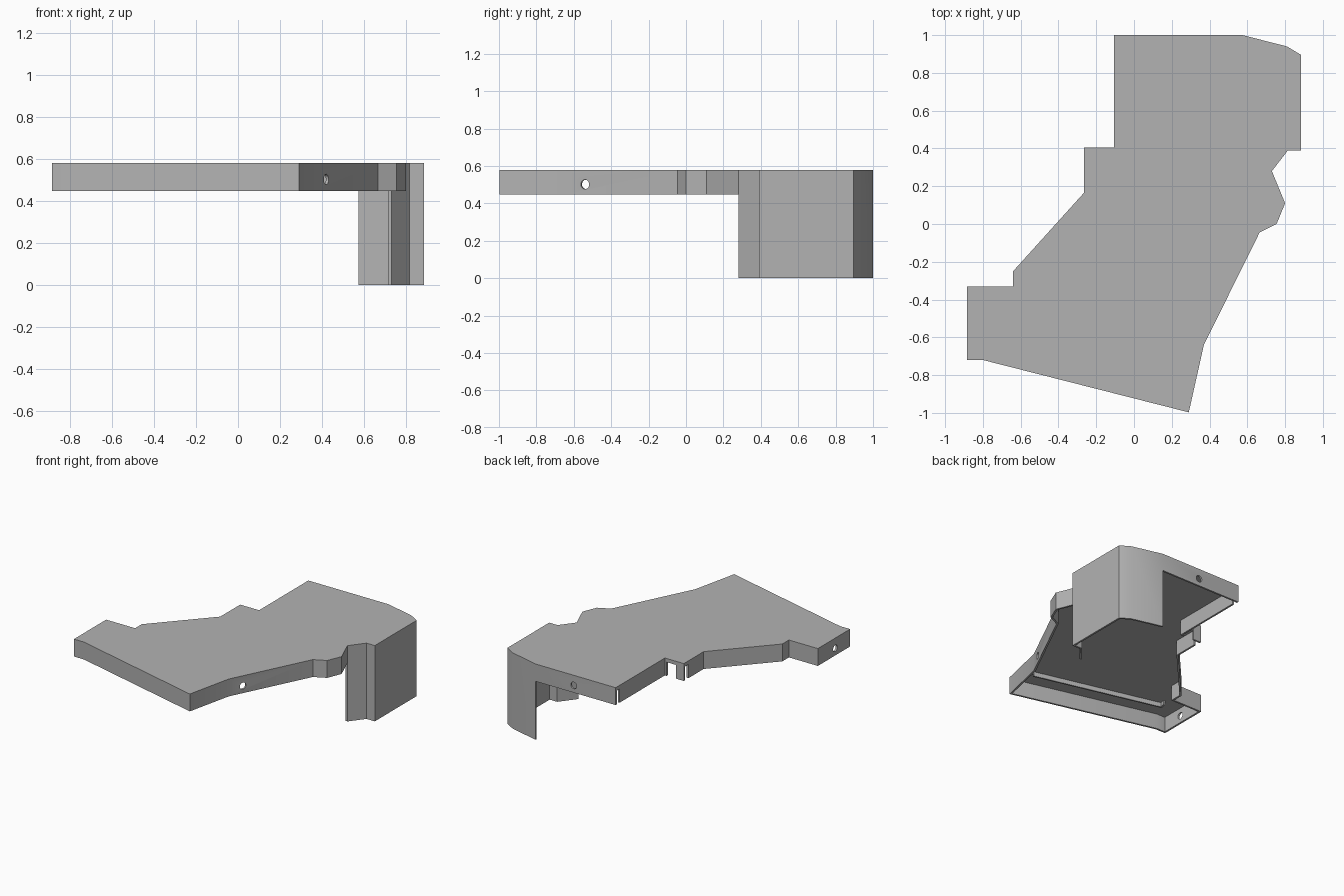
import bpy, bmesh, math
from mathutils import Vector, Matrix

cube = bpy.data.objects.get("Cube")
if cube:
    bpy.data.objects.remove(cube, do_unlink=True)

TOP, UNDER, LOW, FLOOR, WALL = 0.58, 0.562, 0.447, 0.0, 0.014

grey = bpy.data.materials.new("plain grey")
grey.use_nodes = True
grey.diffuse_color = (0.45, 0.45, 0.45, 1)
grey.node_tree.nodes["Principled BSDF"].inputs["Base Color"].default_value = (0.45, 0.45, 0.45, 1)


def make_object(name, bm):
    bmesh.ops.recalc_face_normals(bm, faces=bm.faces)
    mesh = bpy.data.meshes.new(name)
    bm.to_mesh(mesh)
    bm.free()
    mesh.materials.append(grey)
    obj = bpy.data.objects.new(name, mesh)
    bpy.context.collection.objects.link(obj)
    return obj


def box(name, a, b, z0, z1, width):
    """Upright bar running from plan point a to plan point b."""
    a, b = Vector(a), Vector(b)
    d, mid = b - a, (a + b) / 2
    bm = bmesh.new()
    place = (Matrix.Translation((mid.x, mid.y, (z0 + z1) / 2))
             @ Matrix.Rotation(math.atan2(d.y, d.x), 4, 'Z')
             @ Matrix.Diagonal((d.length, width, z1 - z0, 1)))
    bmesh.ops.create_cube(bm, size=1, matrix=place)
    return make_object(name, bm)


def hole(x, y, axis):
    bm = bmesh.new()
    turn = Vector(axis).to_track_quat('Z', 'Y').to_matrix().to_4x4()
    bmesh.ops.create_cone(bm, cap_ends=True, segments=24, radius1=0.025, radius2=0.025,
                          depth=0.08, matrix=Matrix.Translation((x, y, 0.502)) @ turn)
    return make_object("hole_cutter", bm)


# Plan outline, counter-clockwise from the front tip
outline = [Vector(p) for p in (
    (.29, -.997), (.37, -.64), (.665, -.045), (.755, 0), (.80, .11), (.73, .28),
    (.815, .39), (.885, .39), (.885, .895), (.81, .94), (.575, 1), (-.105, 1),
    (-.105, .405), (-.265, .405), (-.265, .165), (-.64, -.25), (-.64, -.33),
    (-.885, -.33), (-.885, -.72), (-.80, -.72))]
N = len(outline)
TALL = range(5, 10)      # wall segments that reach the floor
STEPS = (5, 10)          # points where the skirt changes height


def inward(i):
    """Mitred inner point of the wall."""
    p, prev, nxt = outline[i], outline[i - 1], outline[(i + 1) % N]
    d1, d2 = (p - prev).normalized(), (nxt - p).normalized()
    n1, n2 = Vector((-d1.y, d1.x)), Vector((-d2.y, d2.x))
    return p + (n1 + n2) * WALL / (1 + n1.dot(n2))


rings = {"out": outline, "in": [inward(i) for i in range(N)]}
bm = bmesh.new()
cache = {}


def vert(side, i, z):
    key = (side, i % N, z)
    if key not in cache:
        p = rings[side][i % N]
        cache[key] = bm.verts.new((p.x, p.y, z))
    return cache[key]


# Cover: top plate with a hanging skirt, deep at the back left corner
bm.faces.new([vert("out", i, TOP) for i in range(N)])
bm.faces.new([vert("in", i, UNDER) for i in range(N)])
for i in range(N):
    j, bottom = i + 1, FLOOR if i in TALL else LOW
    for side, z in (("out", TOP), ("in", UNDER)):
        loop = [vert(side, i, z)]
        if i in TALL and i in STEPS:
            loop.append(vert(side, i, LOW))
        loop += [vert(side, i, bottom), vert(side, j, bottom)]
        if i in TALL and j in STEPS:
            loop.append(vert(side, j, LOW))
        bm.faces.new(loop + [vert(side, j, z)])
    bm.faces.new([vert("out", i, bottom), vert("in", i, bottom),
                  vert("in", j, bottom), vert("out", j, bottom)])
for i in STEPS:
    bm.faces.new([vert("out", i, LOW), vert("in", i, LOW),
                  vert("in", i, FLOOR), vert("out", i, FLOOR)])
cover = make_object("cover_shell", bm)

# Screw holes and open slots in the skirt
cutters = [
    hole(.42, -.54, (.9, -.44, 0)),
    hole(-.885, -.54, (1, 0, 0)),
    hole(.25, 1, (0, 1, 0)),
    box("slot_cutter", (-.105, .953), (-.105, .984), .40, .552, .06),
    box("slot_cutter", (-.2, .405), (-.12, .405), .40, .552, .06),
    box("slot_cutter", (-.265, .35), (-.265, .389), .40, .552, .06),
]
bpy.context.view_layer.objects.active = cover
for c in cutters:
    c.hide_render = True
    mod = cover.modifiers.new("cut", 'BOOLEAN')
    mod.operation, mod.solver, mod.object = 'DIFFERENCE', 'EXACT', c
    bpy.ops.object.modifier_apply(modifier=mod.name)
    bpy.data.objects.remove(c, do_unlink=True)

for o in bpy.context.selected_objects:
    o.select_set(False)
cover.select_set(True)
bpy.ops.object.shade_smooth_by_angle(angle=math.radians(25))

# Stiffening rib under the plate, parallel to the front edge, with a short hook
box("front_rib", (.23, -.81), (-.73, -.57), .528, .566, .012)
box("rib_hook", (-.727, -.575), (-.717, -.53), .528, .566, .012)
